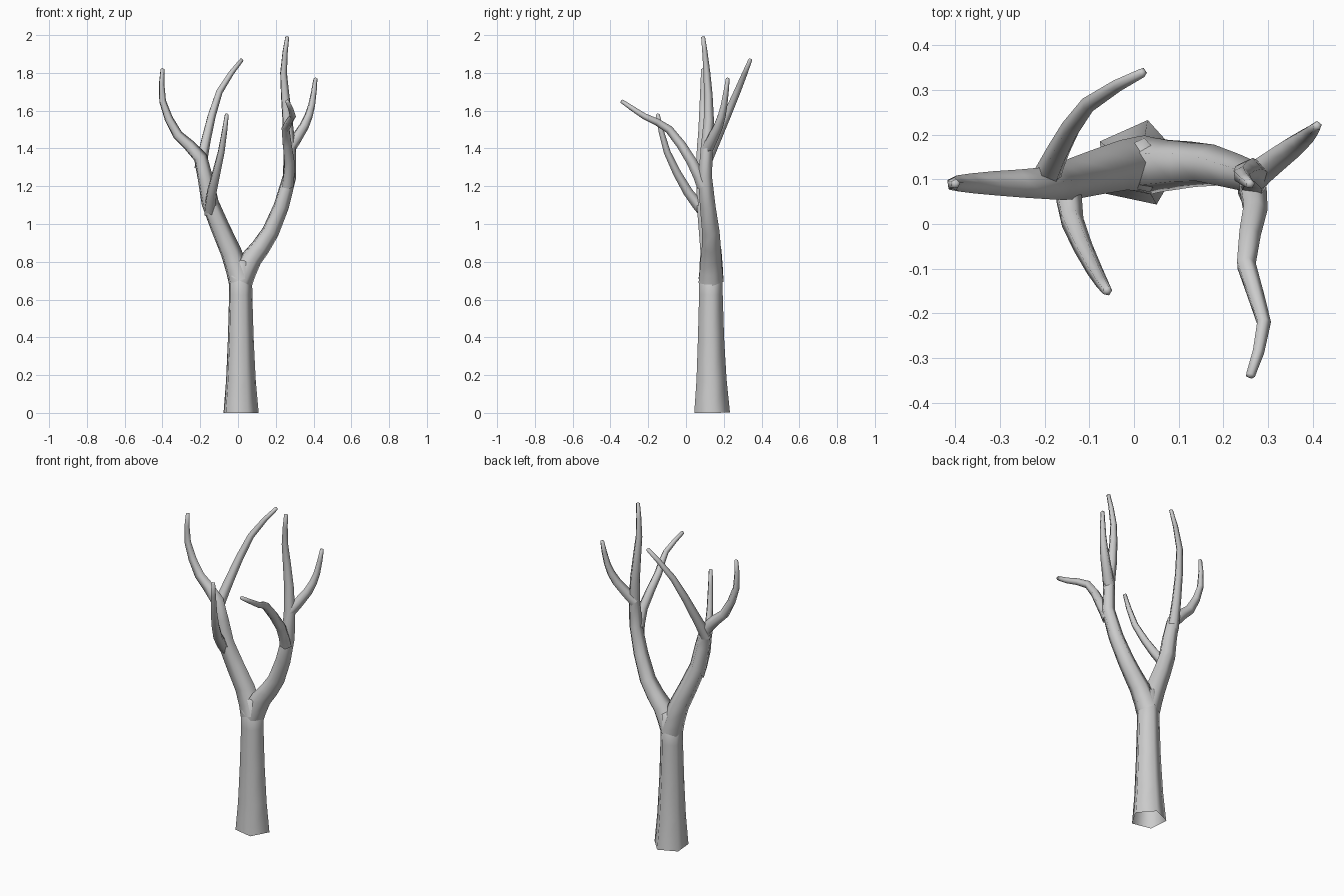
import bpy, bmesh, math
from mathutils import Vector

cube = bpy.data.objects.get("Cube")
if cube:
    bpy.data.objects.remove(cube)

GREY = (0.6, 0.6, 0.6, 1)
bark = bpy.data.materials.new("grey_bark")
bark.use_nodes = True
bark.diffuse_color = GREY
bark.node_tree.nodes["Principled BSDF"].inputs["Base Color"].default_value = GREY

SIDES = 5
STEPS = 2
FIRST_CORNER = math.radians(78)


def taper(base, tip, power=1):
    """Radius rule running from base to tip along a tube."""
    return lambda t: tip + (base - tip) * (1 - t) ** power


def smooth_path(points):
    """Rounded path passing through every given point."""
    knots = [Vector(p) for p in points]
    last = len(knots) - 1
    slopes = [(knots[min(i + 1, last)] - knots[max(i - 1, 0)]) / 2 for i in range(last + 1)]
    path = []
    for i in range(last):
        start, end = knots[i], knots[i + 1]
        for step in range(STEPS):
            t = step / STEPS
            ease = t * t * (3 - 2 * t)
            leave = t * (1 - t) ** 2
            arrive = t * t * (t - 1)
            path.append(start.lerp(end, ease) + slopes[i] * leave + slopes[i + 1] * arrive)
    return path + [knots[-1]]


def tube(name, points, radius):
    """Smooth-shaded tube with few sides, open at its foot and blunt at its tip."""
    bm = bmesh.new()
    path = smooth_path(points)
    last = len(path) - 1
    side = Vector((math.cos(FIRST_CORNER), math.sin(FIRST_CORNER), 0))
    rings = []
    for i, centre in enumerate(path):
        along = (path[min(i + 1, last)] - path[max(i - 1, 0)]).normalized()
        # Carry the same side direction up the tube so that it does not twist
        side = (side - along * side.dot(along)).normalized()
        across = along.cross(side)
        ring = []
        for k in range(SIDES):
            angle = math.tau * k / SIDES
            offset = side * math.cos(angle) + across * math.sin(angle)
            ring.append(bm.verts.new(centre + offset * radius(i / last)))
        rings.append(ring)

    for low, high in zip(rings, rings[1:]):
        for k in range(SIDES):
            n = (k + 1) % SIDES
            bm.faces.new((low[k], low[n], high[n], high[k]))
    end = bm.verts.new(path[-1] + along * radius(1) / 2)
    for k in range(SIDES):
        bm.faces.new((rings[-1][k], rings[-1][(k + 1) % SIDES], end))
    for face in bm.faces:
        face.smooth = True

    mesh = bpy.data.meshes.new(name)
    bm.to_mesh(mesh)
    bm.free()
    mesh.materials.append(bark)
    bpy.context.collection.objects.link(bpy.data.objects.new(name, mesh))


limb_taper = taper(base=0.07, tip=0.011, power=1.1)
branch_taper = taper(base=0.035, tip=0.011)

# Trunk flaring towards the foot, and the fork on top of it
foot = (0.01, 0.135, 0)
middle = (0.01, 0.13, 0.4)
fork = (0.01, 0.13, 0.7)
crown = (0.01, 0.13, 0.8)
tube("trunk", [foot, middle, crown], taper(base=0.1, tip=0.064, power=2))

# Left limb, running up into the tallest branch
tube("left_limb", [fork, (0.07, 0.13, 0.82), (0.17, 0.13, 0.96), (0.27, 0.1, 1.25),
                   (0.26, 0.12, 1.55), (0.24, 0.11, 1.8), (0.26, 0.09, 1.99)], limb_taper)
tube("left_front_branch", [(0.26, 0.09, 1.2), (0.27, 0.03, 1.33), (0.25, -0.09, 1.5),
                           (0.29, -0.22, 1.57), (0.26, -0.34, 1.65)], branch_taper)
tube("left_outer_branch", [(0.27, 0.11, 1.4), (0.35, 0.17, 1.52), (0.39, 0.2, 1.63),
                           (0.41, 0.22, 1.77)], branch_taper)

# Right limb, running up into the outer branch
tube("right_limb", [fork, (-0.04, 0.13, 0.85), (-0.15, 0.1, 1.11), (-0.2, 0.09, 1.35),
                    (-0.32, 0.09, 1.47), (-0.4, 0.09, 1.65), (-0.4, 0.09, 1.82)], limb_taper)
tube("right_back_branch", [(-0.2, 0.09, 1.3), (-0.17, 0.16, 1.45), (-0.1, 0.27, 1.7),
                           (0.02, 0.34, 1.87)], branch_taper)
tube("right_front_branch", [(-0.15, 0.1, 1.06), (-0.14, 0.01, 1.17), (-0.09, -0.1, 1.38),
                            (-0.06, -0.15, 1.58)], branch_taper)
